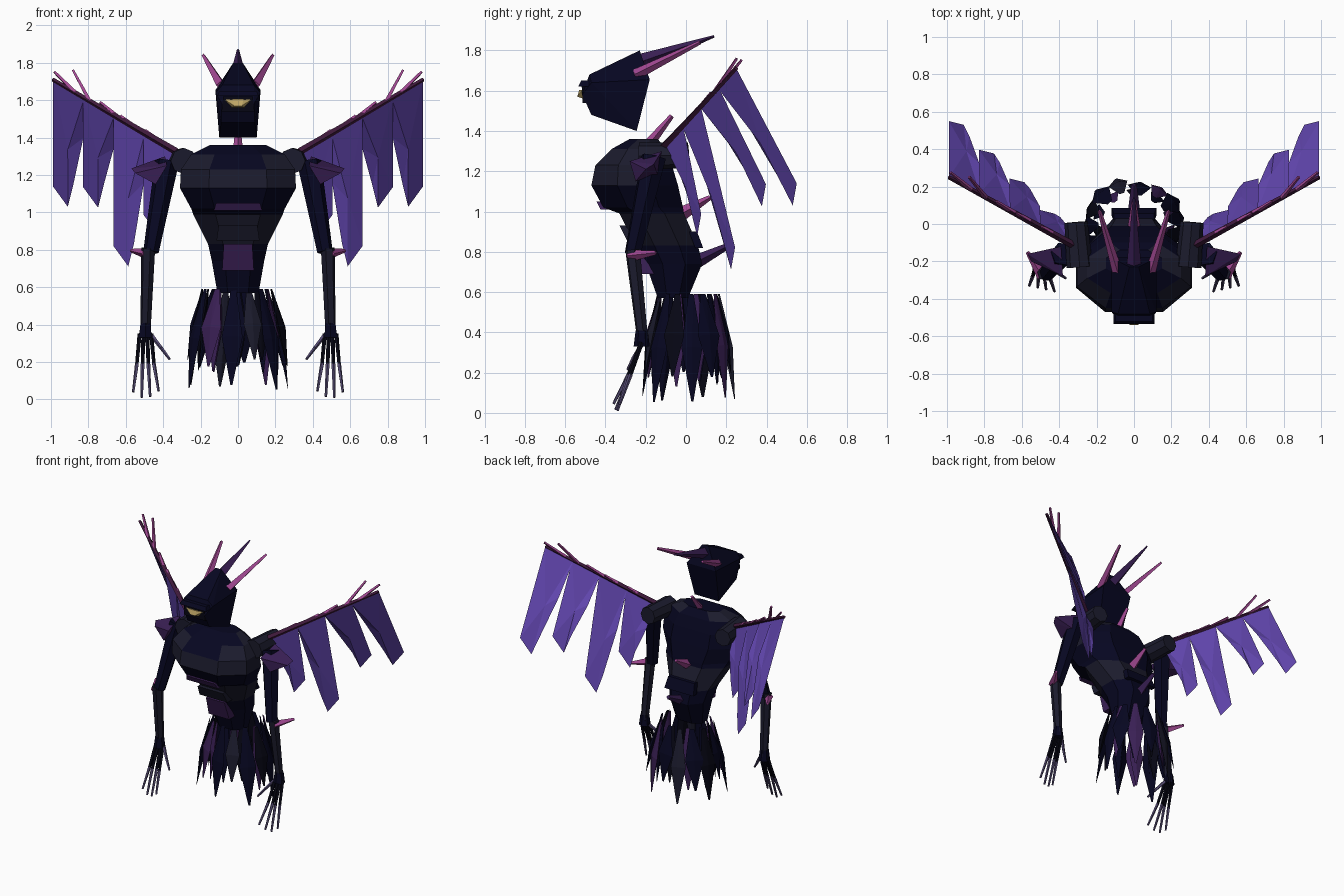
import bpy, bmesh, math, random
from mathutils import Vector as V

random.seed(4)
if "Cube" in bpy.data.objects:
    bpy.data.objects.remove(bpy.data.objects["Cube"])


def material(name, rgb):
    m = bpy.data.materials.new(name)
    m.use_nodes = True
    m.diffuse_color = (*rgb, 1)
    bsdf = m.node_tree.nodes["Principled BSDF"]
    bsdf.inputs["Base Color"].default_value = (*rgb, 1)
    bsdf.inputs["Roughness"].default_value = 0.9
    return m


navy = material("midnight navy", (.002, .002, .015))
charcoal = material("charcoal", (.011, .011, .026))
black = material("near black", (.002, .002, .007))
violet = material("feather violet", (.125, .063, .44))
purple = material("deep purple", (.042, .014, .09))
plum = material("dark plum", (.05, .01, .045))
pink = material("dusky pink", (.36, .065, .29))
tan = material("beak tan", (.54, .40, .14))
slate = material("slate lavender", (.09, .07, .17))


def finish(name, bm, *mats):
    bmesh.ops.recalc_face_normals(bm, faces=bm.faces)
    me = bpy.data.meshes.new(name)
    bm.to_mesh(me)
    bm.free()
    for m in mats:
        me.materials.append(m)
    ob = bpy.data.objects.new(name, me)
    bpy.context.collection.objects.link(ob)
    return ob


def rod(name, a, b, r1, r2, mat, sides=4):
    """Tapered prism between two points."""
    a, b = V(a), V(b)
    bm = bmesh.new()
    bmesh.ops.create_cone(bm, cap_ends=True, segments=sides, radius1=r1, radius2=r2, depth=(b - a).length)
    rot = (b - a).to_track_quat('Z', 'Y')
    for v in bm.verts:
        v.co = rot @ v.co + (a + b) / 2
    return finish(name, bm, mat)


def blade(name, outline, bulge, mat):
    """Flat pointed outline with a low ridge on both sides."""
    pts = [V(p) for p in outline]
    c = sum(pts, V()) / len(pts)
    n = (pts[1] - pts[0]).cross(pts[-1] - pts[0]).normalized() * bulge
    bm = bmesh.new()
    rim = [bm.verts.new(p) for p in pts]
    for apex in (bm.verts.new(c + n), bm.verts.new(c - n)):
        for i, v in enumerate(rim):
            bm.faces.new((v, rim[i - 1], apex))
    return finish(name, bm, mat)


def hull(name, points, mat, sides=(1, -1)):
    """Convex solid from points, mirrored across x by default."""
    bm = bmesh.new()
    for x, y, z in points:
        for s in sides:
            bm.verts.new((s * x, y, z))
    bmesh.ops.convex_hull(bm, input=bm.verts)
    return finish(name, bm, mat)


def plate(name, w, z0, z1, y0, y1, depth, mat):
    """Slanted block on the front or back of the body."""
    return hull(name, [(w, y0, z0), (w, y0 + depth, z0), (w * .9, y1, z1), (w * .9, y1 + depth, z1)], mat)


# Torso: stacked eight-sided rings (height, half width, front, back)
rings = [(.57, .11, -.14, .01), (.74, .14, -.20, .08), (.83, .16, -.25, .06), (.99, .24, -.33, -.01),
         (1.02, .25, -.41, -.015), (1.13, .31, -.47, -.04), (1.23, .305, -.45, -.07), (1.31, .25, -.37, -.10),
         (1.36, .15, -.28, -.14)]
bm = bmesh.new()
loops = []
for z, w, f, b in rings:
    q = (b - f) * .3
    half = [(w * .5, f), (w, f + q), (w, b - q), (w * .5, b)]
    loop = half + [(-x, y) for x, y in reversed(half)]
    loops.append([bm.verts.new((x, y, z)) for x, y in loop])
for lo, hi in zip(loops, loops[1:]):
    for i in range(8):
        bm.faces.new((lo[i - 1], lo[i], hi[i], hi[i - 1]))
bm.faces.new(loops[0])
bm.faces.new(loops[-1])
bmesh.ops.recalc_face_normals(bm, faces=bm.faces)
for f in bm.faces:
    z = f.calc_center_median().z
    upper_back = z > 1.14 and f.normal.y > .6
    collar = z > 1.24 and abs(f.normal.x) < .3
    f.material_index = 0 if z < .82 or 1.0 < z < 1.12 or upper_back or collar else 1
finish("torso", bm, navy, charcoal)
plate("chest_plate", .13, 1.01, 1.05, -.425, -.445, .06, purple)
plate("waist_plate", .115, .85, .93, -.29, -.33, .08, charcoal)
plate("belly_plate", .085, .69, .83, -.225, -.27, .08, purple)
plate("lower_back_plate", .12, .82, .90, .045, .015, .04, navy)

# Spines down the back
rod("neck_spine", (0, -.18, 1.34), (0, -.07, 1.475), .026, .012, pink)
rod("back_spine", (0, -.02, .99), (0, .12, 1.07), .035, .012, pink)
rod("tail_spine", (0, .05, .75), (0, .21, .83), .035, .015, purple)

# Head, brow, beak and crest
hull("head", [(.025, -.23, 1.80), (.12, -.18, 1.655), (.1, -.245, 1.40), (.085, -.48, 1.68),
              (.12, -.47, 1.64), (.09, -.47, 1.48), (.085, -.515, 1.58)], navy)
plate("face_plate", .088, 1.54, 1.62, -.513, -.518, .03, black)
plate("brow", .11, 1.622, 1.65, -.535, -.52, .05, navy)
hull("beak", [(.07, -.515, 1.602), (.065, -.51, 1.59), (.03, -.53, 1.605), (.02, -.54, 1.57), (.035, -.51, 1.56)], tan)
rod("crest", (0, -.25, 1.735), (0, .14, 1.87), .042, .006, purple)


# Skirt of pointed leaves
def leaf(name, ang, top_r, tip_r, tip_z, width, mat):
    out = V((math.cos(ang) * 1.12, math.sin(ang) * .9, 0))
    side = V((-math.sin(ang), math.cos(ang), 0)) * width

    def at(r, z, k):
        return out * r + side * k + V((0, .01, z))
    mid = tip_z + .5 * (.59 - tip_z)
    mr = (top_r + tip_r) / 2 + .015
    blade(name, [at(top_r, .59, .25), at(mr, mid, 1), at(tip_r, tip_z, .1), at(tip_r, tip_z, -.1),
                 at(mr, mid, -1), at(top_r, .59, -.25)], .02, mat)


skirt_mats = [navy, navy, purple, navy, charcoal, navy, black]
for i in range(14):
    leaf("skirt_leaf", i * math.tau / 14 + .1, .175 + random.uniform(-.02, .01), .265 + random.uniform(-.03, .015),
         (.055, .16, .07, .2)[i % 4] + random.uniform(-.01, .02), random.uniform(.05, .065), skirt_mats[i % 7])
for i in range(10):
    leaf("inner_skirt_leaf", i * math.tau / 10 + .3, .15, .20, random.uniform(.12, .22), .045,
         (purple, navy, black)[i % 3])

# Paired parts
root, end = V((.33, -.11, 1.325)), V((.99, .25, 1.71))
for s, label in ((1, "left_"), (-1, "right_")):
    def P(x, y, z):
        return (s * x, y, z)

    rod(label + "horn", P(.09, -.25, 1.68), P(.185, .07, 1.84), .028, .01, pink)

    # Shoulder and arm
    rod(label + "shoulder", P(.29, -.23, 1.275), P(.31, .01, 1.28), .07, .062, charcoal, 8)
    rod(label + "upper_arm", P(.38, -.16, 1.27), P(.465, -.265, .79), .065, .042, navy, 6)
    hull(label + "shoulder_guard", [(.57, -.16, 1.235), (.55, -.2, 1.21), (.39, -.12, 1.30), (.38, -.28, 1.25),
                                    (.44, -.25, 1.15), (.42, -.14, 1.18)], purple, (s,))
    rod(label + "forearm", P(.48, -.265, .81), P(.495, -.215, .36), .038, .028, charcoal, 6)
    rod(label + "elbow_spike", P(.49, -.28, .78), P(.57, -.15, .795), .03, .01, pink)
    rod(label + "wrist", P(.495, -.22, .41), P(.495, -.22, .33), .03, .04, navy, 6)

    # Hand with four fingers and a thumb
    for k, tip_z in enumerate((.045, .015, .01, .04)):
        a = P(.465 + k * .02, -.22, .35)
        b = P(.45 + k * .03, -.285 + .01 * (k % 2), .19)
        c = P(.425 + k * .045, -.36 + .01 * k, tip_z)
        rod(label + "finger", a, b, .012, .01, black, 5)
        rod(label + "finger_tip", b, c, .011, .007, slate, 5)
    rod(label + "thumb", P(.46, -.22, .34), P(.41, -.26, .275), .012, .01, slate, 5)
    rod(label + "thumb_tip", P(.41, -.26, .275), P(.365, -.29, .215), .01, .007, slate, 5)

    # Wing bone and feathers, outermost first
    rod(label + "wing_bone", P(*root), P(*end), .02, .011, plum)
    for k, (dy, dz) in enumerate(((.30, -.57), (.235, -.48), (.17, -.70), (.09, -.44))):
        a, b = end.lerp(root, k * .245), end.lerp(root, min(1, k * .245 + .255))
        drop = V((0, dy, dz))
        corner = a + drop
        tip = corner + V((-.08, -.02, -.11))
        low = tip + V((-.03, -.2 * dy, .12))
        inner = b + drop * .4 + V((.005, .045, .015))
        blade(label + "feather", [P(*p) for p in (a, corner, tip, low, inner, b)], .012, violet)

    # Thorns along the wing bone: two long outer ones, three hugging it
    for t, reach in ((.1, (.10, .06, .075)), (.3, (.10, .06, .075)), (.45, (.11, .07, .09)),
                     (.7, (.09, .11, .165)), (.82, (.11, .09, .11))):
        a = root.lerp(end, t)
        rod(label + "wing_thorn", P(*a), P(*(a + V(reach))), .013, .008, pink)
